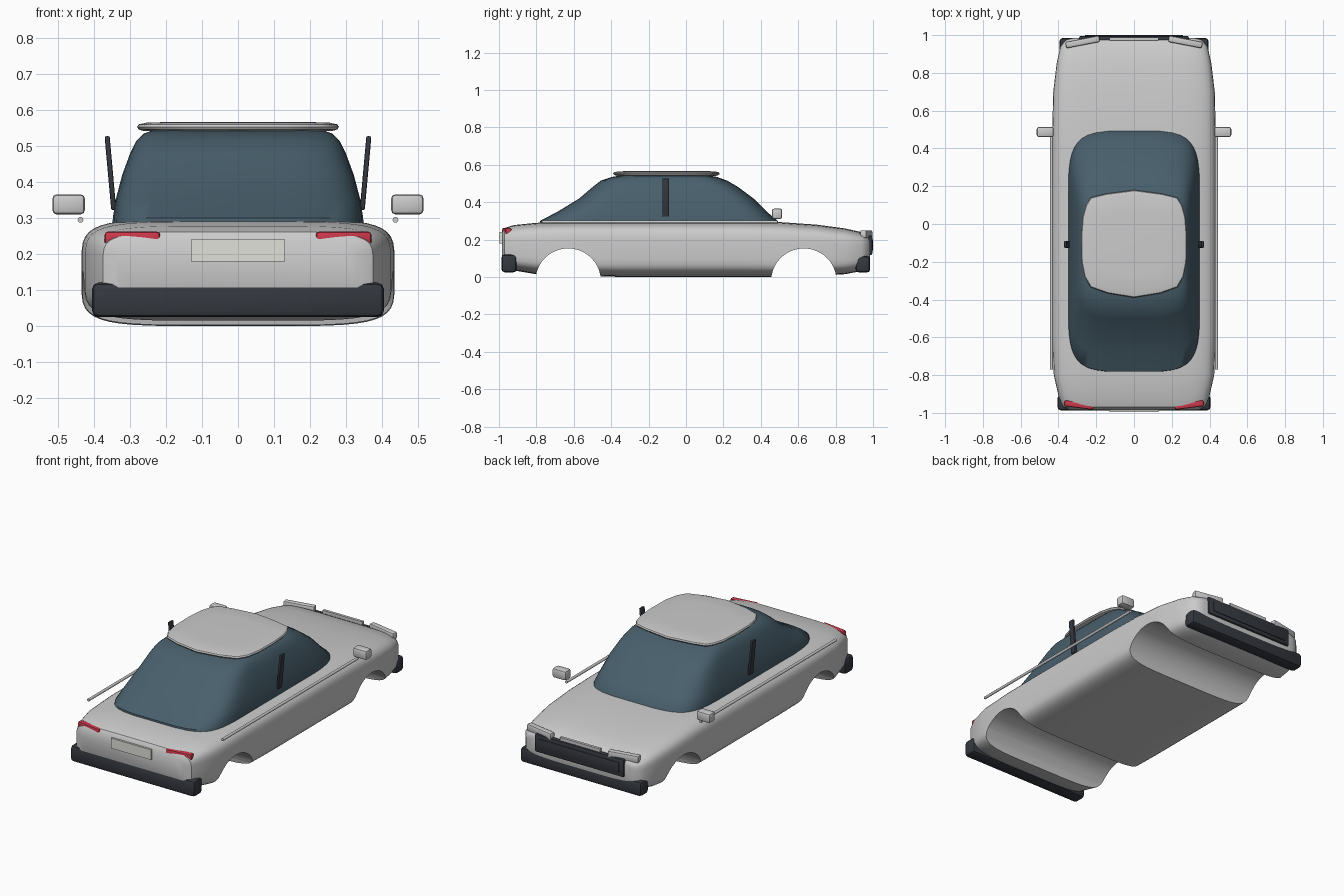
import bpy, bmesh, math
from mathutils import Vector

if "Cube" in bpy.data.objects:
    bpy.data.objects.remove(bpy.data.objects["Cube"])


def material(name, rgb):
    m = bpy.data.materials.new(name)
    m.diffuse_color = (*rgb, 1)
    m.use_nodes = True
    m.node_tree.nodes["Principled BSDF"].inputs["Base Color"].default_value = m.diffuse_color
    return m


GLASS = material("glass", (0.065, 0.115, 0.15))
DARK = material("dark_trim", (0.035, 0.04, 0.05))
RED = material("red_lens", (0.6, 0.04, 0.07))
PLATE = material("plate_white", (0.75, 0.75, 0.7))


def finish(obj, mat=None, angle=35):
    if mat:
        obj.data.materials.append(mat)
    bpy.ops.object.select_all(action='DESELECT')
    obj.select_set(True)
    bpy.context.view_layer.objects.active = obj
    bpy.ops.object.shade_smooth_by_angle(angle=math.radians(angle))
    return obj


def superellipse(n, count=44):
    """Unit rounded-square outline."""
    pts = []
    for i in range(count):
        a = 2 * math.pi * (i + 0.5) / count
        c, s = math.cos(a), math.sin(a)
        pts.append((math.copysign(abs(c) ** (2 / n), c), math.copysign(abs(s) ** (2 / n), s)))
    return pts


def loft(name, rings):
    bm = bmesh.new()
    rows = [[bm.verts.new(p) for p in ring] for ring in rings]
    for a, b in zip(rows, rows[1:]):
        for i in range(len(a)):
            j = (i + 1) % len(a)
            bm.faces.new((a[i], a[j], b[j], b[i]))
    bm.faces.new(rows[0])
    bm.faces.new(rows[-1])
    bmesh.ops.recalc_face_normals(bm, faces=bm.faces)
    me = bpy.data.meshes.new(name)
    bm.to_mesh(me)
    bm.free()
    obj = bpy.data.objects.new(name, me)
    bpy.context.collection.objects.link(obj)
    return obj


def box(name, loc, size, mat=None, bevel=0.008, rot=(0, 0, 0)):
    bm = bmesh.new()
    bmesh.ops.create_cube(bm, size=1)
    bmesh.ops.scale(bm, vec=Vector(size), verts=bm.verts)
    if bevel:
        bmesh.ops.bevel(bm, geom=bm.edges[:], offset=bevel, segments=2, profile=0.5, affect='EDGES')
    me = bpy.data.meshes.new(name)
    bm.to_mesh(me)
    bm.free()
    obj = bpy.data.objects.new(name, me)
    bpy.context.collection.objects.link(obj)
    obj.location, obj.rotation_euler = loc, rot
    return finish(obj, mat)


# Body shell: y, half width, bottom, top
stations = [(-0.985, .34, .08, .24), (-0.97, .375, .055, .262), (-0.92, .398, .035, .278),
            (-0.8, .425, .015, .29), (-0.6, .433, .005, .297), (-0.3, .435, 0, .298),
            (0.3, .435, 0, .298), (0.5, .433, 0, .294), (0.7, .428, .005, .28),
            (0.85, .41, .015, .26), (0.94, .39, .032, .24), (0.975, .36, .06, .222),
            (0.985, .32, .09, .205)]
body = loft("body_shell", [[(w * u, y, (b + t) / 2 + v * (t - b) / 2) for u, v in superellipse(5.2)]
                           for y, w, b, t in stations])

# Wheel arches cut straight through the body
for y in (-0.63, 0.63):
    bpy.ops.mesh.primitive_cylinder_add(vertices=40, radius=0.175, depth=1.2,
                                        location=(0, y, -0.022), rotation=(0, math.pi / 2, 0))
    cutter = bpy.context.object
    cutter.hide_render = True
    mod = body.modifiers.new("arch", 'BOOLEAN')
    mod.operation, mod.object, mod.solver = 'DIFFERENCE', cutter, 'EXACT'
    bpy.context.view_layer.objects.active = body
    bpy.ops.object.modifier_apply(modifier=mod.name)
    bpy.data.objects.remove(cutter)
finish(body)

# Glass cabin: z, rear y, front y, half width
levels = [(.26, -.79, .50, .362), (.30, -.785, .495, .36), (.35, -.69, .435, .352),
          (.42, -.575, .365, .333), (.48, -.505, .285, .31), (.515, -.46, .225, .292),
          (.535, -.40, .17, .27), (.545, -.34, .11, .24)]
cabin = loft("glass_cabin", [
    [(w * u * (0.96 + 0.04 * v * v), (r + f) / 2 + v * (f - r) / 2 - math.copysign(0.025 * u * u * abs(v) ** 3, v), z)
     for u, v in superellipse(5.5)] for z, r, f, w in levels])
finish(cabin, GLASS, 50)

# Roof panel: thin lens with pointed front and rear edges
half = [(0, .18), (.15, .16), (.23, .14), (.255, .1), (.272, .04), (.28, -.06), (.278, -.2),
        (.262, -.28), (.23, -.335), (.14, -.367), (0, -.39)]
outline = half + [(-x, y) for x, y in half[-2:0:-1]]
roof = loft("roof_panel", [[(x * s, -.1 + (y + .1) * s, z) for x, y in outline]
                           for s, z in ((.93, .541), (.985, .546), (1, .553), (.985, .56), (.9, .565), (.6, .567))])
finish(roof)

# Parts repeated on both sides
for side, s in (("left", -1), ("right", 1)):
    box(side + "_mirror", (s * .47, .487, .338), (.09, .055, .056), bevel=.012)
    box(side + "_door_pillar", (s * .354, -.108, .425), (.014, .036, .205), DARK, .004, (0, s * .09, 0))
    box(side + "_tail_light", (s * .292, -.958, .239), (.155, .032, .046), RED, .008, (0, 0, s * .13))
    box(side + "_headlight", (s * .272, .964, .229), (.182, .034, .042), None, .008, (0, 0, -s * .19))
    bpy.ops.mesh.primitive_cylinder_add(vertices=12, radius=.008, depth=1.26,
                                        location=(s * .437, -.14, .295), rotation=(math.pi / 2, 0, 0))
    rail = bpy.context.object
    rail.name = side + "_side_trim"
    finish(rail)

# Bumpers and plates
box("rear_bumper", (0, -.946, .073), (.81, .082, .096), DARK, .018)
box("front_bumper", (0, .946, .068), (.79, .078, .088), DARK, .018)
box("rear_plate", (0, -.988, .21), (.26, .016, .06), PLATE, 0)
box("front_plate", (0, .98, .212), (.26, .016, .06), None, 0)

# Grille: dark surround with a raised inner bar
box("grille", (0, .978, .17), (.58, .036, .105), DARK, .008)
box("grille_bar", (0, .994, .17), (.52, .012, .06), DARK, .003)
